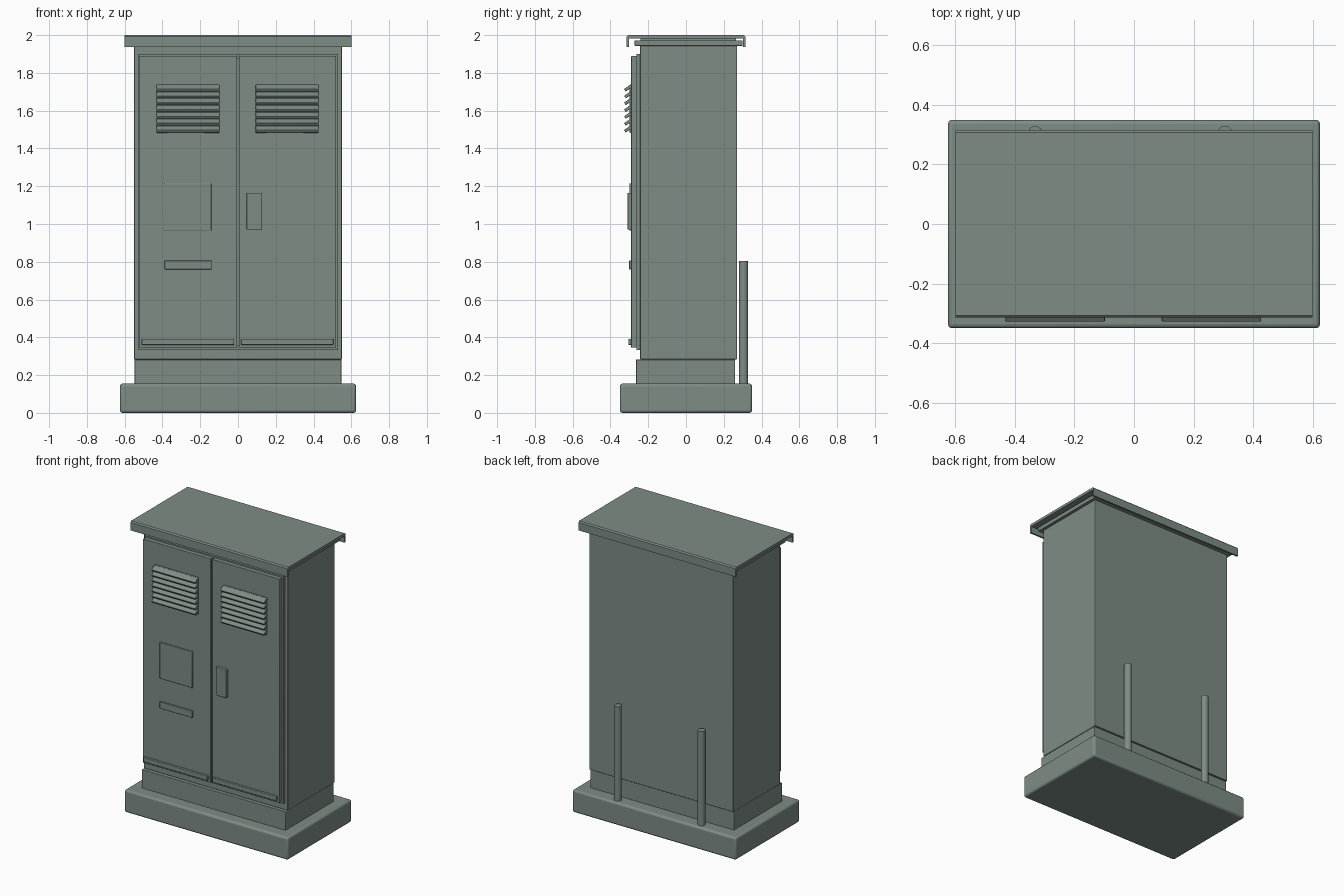
import bpy, bmesh, math
from mathutils import Matrix, Vector

if "Cube" in bpy.data.objects:
    bpy.data.objects.remove(bpy.data.objects["Cube"])

paint = bpy.data.materials.new("grey_green_paint")
paint.diffuse_color = (0.21, 0.265, 0.24, 1)
paint.use_nodes = True
paint.node_tree.nodes["Principled BSDF"].inputs["Base Color"].default_value = paint.diffuse_color


def finish(name, bm, bevel=0.0, segments=3):
    bmesh.ops.recalc_face_normals(bm, faces=bm.faces)
    mesh = bpy.data.meshes.new(name)
    bm.to_mesh(mesh)
    bm.free()
    mesh.materials.append(paint)
    ob = bpy.data.objects.new(name, mesh)
    bpy.context.collection.objects.link(ob)
    if bevel:
        mod = ob.modifiers.new("soft_edges", 'BEVEL')
        mod.width = bevel
        mod.segments = segments
        mod.limit_method = 'ANGLE'
    bpy.ops.object.select_all(action='DESELECT')
    ob.select_set(True)
    bpy.context.view_layer.objects.active = ob
    bpy.ops.object.shade_smooth_by_angle(angle=math.radians(40))
    return ob


def add_box(bm, x, y, z, tilt=0.0):
    """Box from (min, max) ranges, optionally tilted about x."""
    size = [r[1] - r[0] for r in (x, y, z)]
    mid = Vector([(r[0] + r[1]) / 2 for r in (x, y, z)])
    m = Matrix.Translation(mid) @ Matrix.Rotation(tilt, 4, 'X') @ Matrix.Diagonal((*size, 1))
    bmesh.ops.create_cube(bm, size=1, matrix=m)


def box(name, x, y, z, bevel=0.0):
    bm = bmesh.new()
    add_box(bm, x, y, z)
    return finish(name, bm, bevel)


# Base, plinth and cabinet shell
box("concrete_base", (-0.625, 0.625), (-0.35, 0.35), (0, 0.155), 0.014)
box("plinth", (-0.548, 0.548), (-0.265, 0.26), (0.15, 0.283), 0.004)
box("cabinet_body", (-0.55, 0.55), (-0.243, 0.27), (0.283, 1.945), 0.004)

# Raised border around the doors
bm = bmesh.new()
for s in (-1, 1):
    add_box(bm, sorted((s * 0.505, s * 0.53)), (-0.262, -0.24), (0.332, 1.9))
add_box(bm, (-0.505, 0.505), (-0.262, -0.24), (0.332, 0.36))
add_box(bm, (-0.505, 0.505), (-0.262, -0.24), (1.875, 1.9))
finish("door_frame", bm)

# Doors with bottom rails and louvred vents
for side, x0, x1, vent in (("left", -0.522, -0.005, -0.265), ("right", 0.005, 0.52, 0.26)):
    box(side + "_door", (x0, x1), (-0.29, -0.245), (0.345, 1.89), 0.003)
    box(side + "_bottom_rail", (x0 + 0.012, x1 - 0.015), (-0.305, -0.285), (0.36, 0.392), 0.004)
    bm = bmesh.new()
    add_box(bm, (vent - 0.165, vent + 0.165), (-0.298, -0.285), (1.482, 1.738))
    for i in range(7):
        z = 1.502 + i * 0.0362
        add_box(bm, (vent - 0.167, vent + 0.167), (-0.327, -0.288), (z - 0.008, z + 0.008), math.radians(35))
    finish(side + "_louvre_vent", bm, 0.002, 2)

# Fittings on the doors
box("display_panel", (-0.39, -0.14), (-0.299, -0.285), (0.965, 1.215), 0.004)
box("name_plate", (-0.388, -0.14), (-0.301, -0.285), (0.76, 0.806), 0.003)
box("door_handle", (0.046, 0.125), (-0.31, -0.285), (0.97, 1.165), 0.004)

# Roof sheet with folded front and back lips, over a cap board
half = [(0.315, 1.937), (0.315, 1.992), (0.307, 2.0)]
inner = [(0.303, 1.937), (0.303, 1.982)]
profile = half + [(-y, z) for y, z in reversed(half)] + [(-y, z) for y, z in inner] + inner[::-1]
bm = bmesh.new()
face = bm.faces.new([bm.verts.new((-0.6, y, z)) for y, z in profile])
ext = bmesh.ops.extrude_face_region(bm, geom=[face])
bmesh.ops.translate(bm, vec=(1.2, 0, 0), verts=[v for v in ext["geom"] if isinstance(v, bmesh.types.BMVert)])
finish("roof", bm)
box("roof_cap_board", (-0.57, 0.57), (-0.272, 0.3), (1.943, 1.972), 0.003)
box("roof_spacer", (-0.54, 0.54), (-0.24, 0.265), (1.965, 1.985))

# Conduit posts behind the cabinet
for side, x in (("left", -0.332), ("right", 0.306)):
    bm = bmesh.new()
    bmesh.ops.create_cone(bm, cap_ends=True, segments=24, radius1=0.024, radius2=0.024, depth=0.66,
                          matrix=Matrix.Translation((x, 0.305, 0.475)))
    finish(side + "_conduit", bm)
